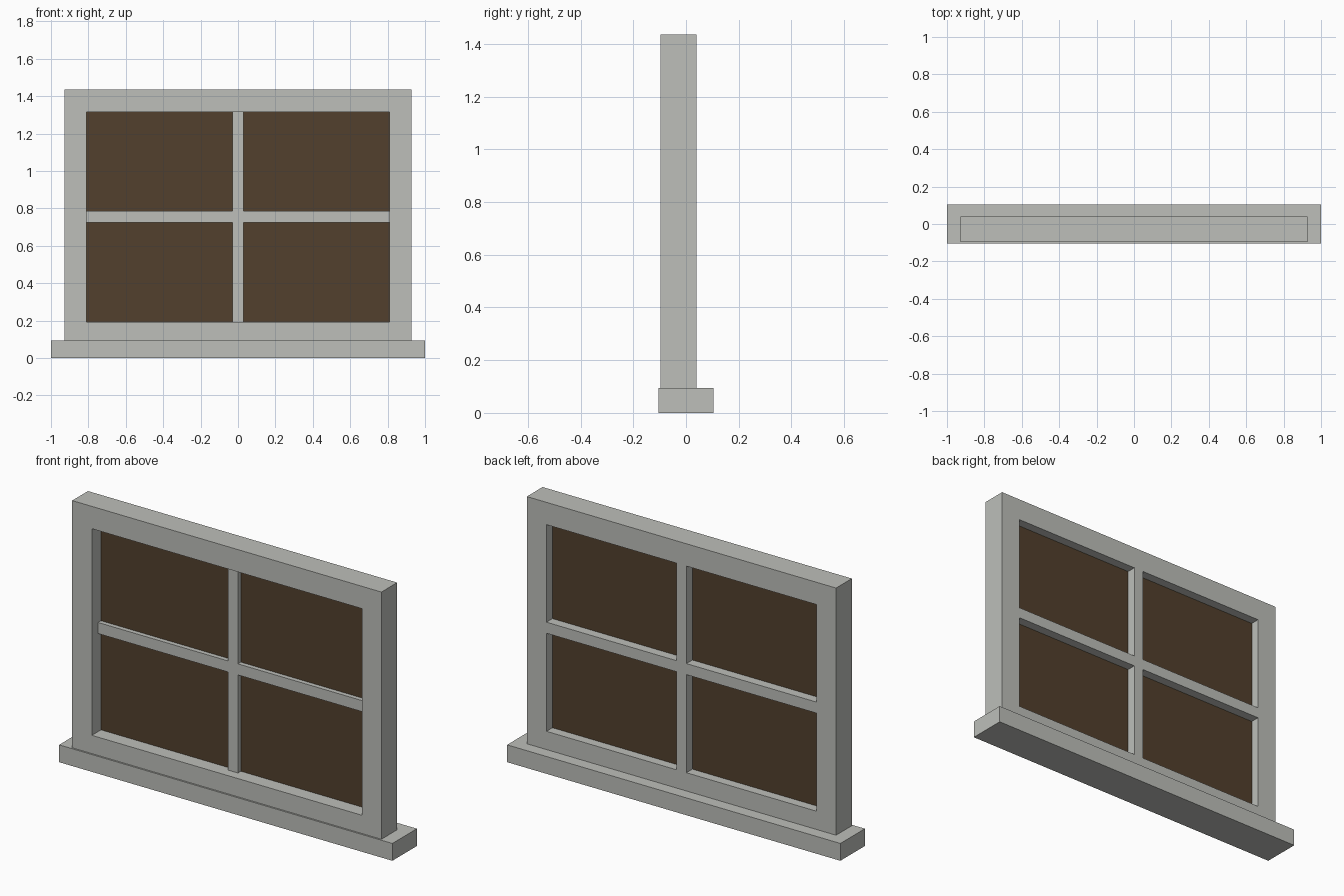
import bpy
import bmesh

default = bpy.data.objects.get("Cube")
if default:
    bpy.data.objects.remove(default, do_unlink=True)


def make_material(name, color):
    mat = bpy.data.materials.new(name)
    mat.use_nodes = True
    mat.diffuse_color = color
    mat.node_tree.nodes["Principled BSDF"].inputs["Base Color"].default_value = color
    return mat


grey = make_material("pale grey paint", (0.51, 0.52, 0.49, 1))
brown = make_material("dark brown glass", (0.084, 0.051, 0.026, 1))


def finish(name, bm, mat):
    bmesh.ops.recalc_face_normals(bm, faces=bm.faces)
    mesh = bpy.data.meshes.new(name)
    bm.to_mesh(mesh)
    bm.free()
    mesh.materials.append(mat)
    obj = bpy.data.objects.new(name, mesh)
    bpy.context.collection.objects.link(obj)
    return obj


def prism(name, outline, y0, y1, mat):
    """Extrude an (x, z) outline from y0 to y1."""
    bm = bmesh.new()
    face = bm.faces.new([bm.verts.new((x, y0, z)) for x, z in outline])
    new = bmesh.ops.extrude_face_region(bm, geom=[face])["geom"]
    verts = [v for v in new if isinstance(v, bmesh.types.BMVert)]
    bmesh.ops.translate(bm, verts=verts, vec=(0, y1 - y0, 0))
    return finish(name, bm, mat)


def rectangle(half, z0, z1):
    return [(-half, z0), (half, z0), (half, z1), (-half, z1)]


def ring(name, outer, inner, y0, y1, mat):
    """Rectangular frame with a through opening."""
    bm = bmesh.new()
    loops = [[bm.verts.new((x, y, z)) for x, z in outline]
             for outline, y in ((outer, y0), (inner, y0), (inner, y1), (outer, y1))]
    for k in range(4):
        a, b = loops[k], loops[(k + 1) % 4]
        for i in range(4):
            j = (i + 1) % 4
            bm.faces.new((a[i], a[j], b[j], b[i]))
    return finish(name, bm, mat)


# Main dimensions
FRONT, BACK = -0.096, 0.039
SILL_TOP, TOP = 0.094, 1.435
HALF, OPEN = 0.928, 0.81
LOW, HIGH = 0.193, 1.314
BAR, MID = 0.03, 0.755

# Sill and outer frame
prism("sill", rectangle(1.0, 0, SILL_TOP), -0.105, 0.105, grey)
ring("frame", rectangle(HALF, SILL_TOP, TOP), rectangle(OPEN, LOW, HIGH),
     FRONT, BACK, grey)

# Cross-shaped glazing bars, recessed in front and flush at the back
lo, hi = MID - BAR, MID + BAR
cross = [(-BAR, LOW), (BAR, LOW), (BAR, lo), (OPEN, lo), (OPEN, hi), (BAR, hi),
         (BAR, HIGH), (-BAR, HIGH), (-BAR, hi), (-OPEN, hi), (-OPEN, lo), (-BAR, lo)]
prism("glazing_bars", cross, -0.043, BACK, grey)

# Four panes
for side, x0, x1 in (("right", -OPEN, -BAR), ("left", BAR, OPEN)):
    for level, z0, z1 in (("lower", LOW, lo), ("upper", hi, HIGH)):
        prism(f"{level}_{side}_pane", [(x0, z0), (x1, z0), (x1, z1), (x0, z1)],
              -0.018, -0.012, brown)
